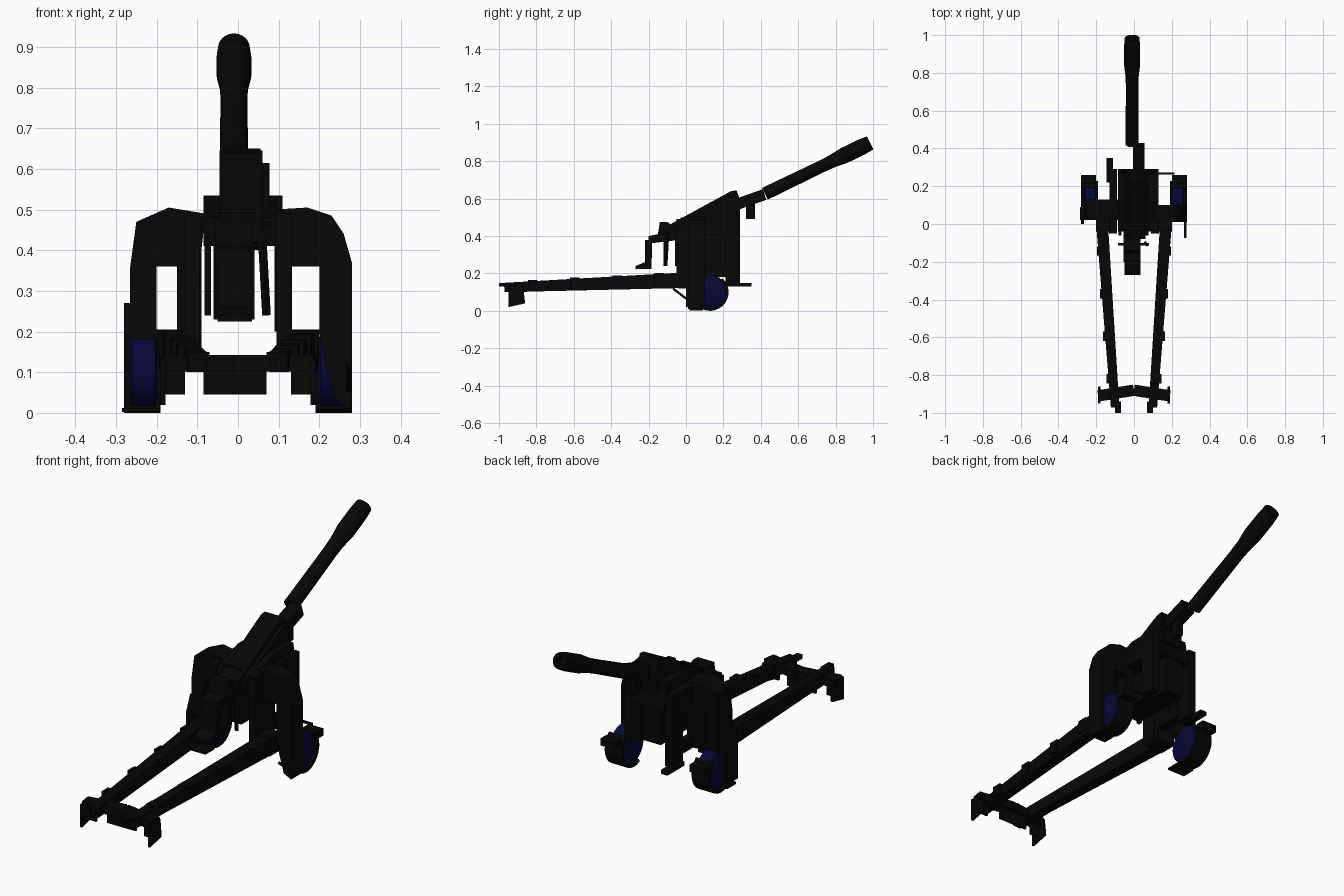
import bpy, bmesh, math
from mathutils import Vector, Matrix

if "Cube" in bpy.data.objects:
    bpy.data.objects.remove(bpy.data.objects["Cube"])


def material(name, rgb):
    m = bpy.data.materials.new(name)
    m.use_nodes = True
    m.diffuse_color = (*rgb, 1)
    bsdf = m.node_tree.nodes["Principled BSDF"]
    bsdf.inputs["Base Color"].default_value = (*rgb, 1)
    bsdf.inputs["Roughness"].default_value = 0.8
    return m


BLACK = material("near black paint", (0.002, 0.002, 0.002))
BLUE = material("dark navy wheel", (0.002, 0.002, 0.04))


def finish(name, bm, mat=BLACK, smooth=False):
    bmesh.ops.recalc_face_normals(bm, faces=bm.faces)
    mesh = bpy.data.meshes.new(name)
    bm.to_mesh(mesh)
    bm.free()
    mesh.materials.append(mat)
    ob = bpy.data.objects.new(name, mesh)
    bpy.context.collection.objects.link(ob)
    if smooth:
        bpy.ops.object.select_all(action="DESELECT")
        ob.select_set(True)
        bpy.context.view_layer.objects.active = ob
        bpy.ops.object.shade_smooth_by_angle(angle=math.radians(35))
    return ob


def prism(name, pts, axis, lo, hi):
    """Extrude a 2D outline along x (points are y, z) or y (points are x, z)."""
    bm = bmesh.new()
    at = (lambda p, d: (d, *p)) if axis == "x" else (lambda p, d: (p[0], d, p[1]))
    face = bm.faces.new([bm.verts.new(at(p, lo)) for p in pts])
    new = bmesh.ops.extrude_face_region(bm, geom=[face])["geom"]
    shift = Vector((hi - lo, 0, 0) if axis == "x" else (0, hi - lo, 0))
    bmesh.ops.translate(bm, vec=shift, verts=[v for v in new if isinstance(v, bmesh.types.BMVert)])
    return finish(name, bm)


def box(name, x, y, z):
    x, y, z = sorted(x), sorted(y), sorted(z)
    return prism(name, [(y[0], z[0]), (y[1], z[0]), (y[1], z[1]), (y[0], z[1])], "x", *x)


def beam(name, a, b, size_a, size_b=None):
    """Tapered beam between two points; sizes are width and height."""
    a, b = Vector(a), Vector(b)
    side = (b - a).cross(Vector((0, 0, 1))).normalized()
    up = side.cross(b - a).normalized()
    bm = bmesh.new()
    for c, (w, h) in ((a, size_a), (b, size_b or size_a)):
        for i, j in ((-1, -1), (1, -1), (1, 1), (-1, 1)):
            bm.verts.new(c + side * w / 2 * i + up * h / 2 * j)
    bmesh.ops.convex_hull(bm, input=bm.verts)
    return finish(name, bm)


def lathe(name, profile, origin, direction, mat=BLACK, sides=24):
    """Spin (distance, radius) pairs around a line."""
    bm = bmesh.new()
    rings = []
    for d, r in profile:
        ring = [bm.verts.new((r * math.cos(t), r * math.sin(t), d))
                for t in (math.tau * k / sides for k in range(sides))]
        rings.append(ring)
    for r0, r1 in zip(rings, rings[1:]):
        for k in range(sides):
            n = (k + 1) % sides
            bm.faces.new((r0[k], r0[n], r1[n], r1[k]))
    bm.faces.new(rings[0])
    bm.faces.new(rings[-1])
    rot = Vector(direction).to_track_quat("Z", "Y").to_matrix().to_4x4()
    bm.transform(Matrix.Translation(origin) @ rot)
    return finish(name, bm, mat, True)


def arc(cy, cz, radius, start, stop, steps=12):
    angles = [math.radians(start + (stop - start) * k / steps) for k in range(steps + 1)]
    return [(cy + radius * math.cos(a), cz + radius * math.sin(a)) for a in angles]


# Barrel with flared muzzle brake and a short bore
aim = (0, 0.9, 0.435)
lathe("barrel", [(0, 0.035), (0.34, 0.033), (0.40, 0.035), (0.47, 0.043), (0.57, 0.043),
                 (0.625, 0.039), (0.625, 0.028), (0.58, 0.026)], (-0.01, 0.422, 0.626), aim)

# Recoil sleeve beneath the barrel root
beam("recoil_sleeve", (0.025, 0.20, 0.545), (0.025, 0.42, 0.622), (0.06, 0.06))
box("sleeve_bracket", (0.015, 0.04), (0.32, 0.37), (0.49, 0.58))

# Cradle and central body
prism("cradle", [(-0.08, 0.43), (-0.08, 0.465), (0.02, 0.52), (0.24, 0.64), (0.27, 0.645),
                 (0.29, 0.59), (0.29, 0.48), (0, 0.4)], "x", -0.045, 0.06)
prism("cradle_cheek", [(-0.06, 0.42), (-0.06, 0.46), (0.02, 0.5), (0.24, 0.615), (0.28, 0.61),
                       (0.29, 0.48)], "x", 0.06, 0.078)
box("central_body", (-0.06, 0.04), (-0.03, 0.28), (0.23, 0.5))
prism("cradle_shoulder", [(-0.04, 0.41), (-0.04, 0.48), (0.12, 0.535), (0.27, 0.535),
                          (0.29, 0.41)], "x", -0.085, 0.11)

# Breech and hanging loading frame
prism("breech", [(-0.2, 0.36), (-0.2, 0.4), (-0.15, 0.41), (-0.14, 0.475), (-0.1, 0.475),
                 (-0.03, 0.43), (-0.03, 0.38)], "x", -0.055, 0.035)
prism("loading_tray", [(-0.27, 0.225), (-0.27, 0.24), (-0.22, 0.26), (-0.22, 0.38),
                       (-0.18, 0.38), (-0.185, 0.225)], "x", -0.05, 0.035)
box("breech_hanger", (-0.055, 0.035), (-0.12, -0.1), (0.24, 0.39))
beam("left_lever", (0.06, -0.1, 0.42), (0.07, -0.11, 0.24), (0.015, 0.015))
box("right_lever", (-0.082, -0.067), (-0.06, -0.04), (0.24, 0.43))
box("lever_pin", (-0.085, 0.08), (-0.115, -0.1), (0.42, 0.432))

# Arched wheel supports, one longer than the other
prism("left_arch", [(0.09, 0.5), (0.17, 0.505), (0.23, 0.485), (0.26, 0.44), (0.28, 0.37),
                    (0.28, 0.01), (0.24, 0.03), (0.215, 0.12), (0.2, 0.2), (0.2, 0.36),
                    (0.13, 0.36), (0.13, 0.2), (0.1, 0.2), (0.09, 0.4)], "y", 0.01, 0.1)
prism("right_arch", [(-0.08, 0.49), (-0.17, 0.505), (-0.25, 0.47), (-0.265, 0.36),
                     (-0.265, 0.18), (-0.2, 0.18), (-0.2, 0.36), (-0.15, 0.36),
                     (-0.15, 0.18), (-0.1, 0.18), (-0.09, 0.4)], "y", 0.02, 0.13)
prism("right_wheel_guard", [(0.0, 0.02), (0.0, 0.2), (0.03, 0.27), (0.09, 0.27), (0.09, 0.02)],
      "x", -0.28, -0.266)
box("right_step", (-0.285, -0.19), (0.02, 0.09), (0.002, 0.012))
beam("left_guard_rod", (0.272, 0.06, 0.02), (0.272, -0.07, 0.12), (0.012, 0.012))

for s, side in ((1, "left"), (-1, "right")):
    # Navy wheel wrapped on its far side by a dark tyre band
    lathe(side + "_wheel", [(-0.034, 0.082), (-0.028, 0.092), (0.028, 0.092), (0.034, 0.082)],
          (s * 0.232, 0.128, 0.1), (s, 0, 0), BLUE, 32)
    prism(side + "_tyre_band", arc(0.128, 0.1, 0.1, -115, 48) + arc(0.128, 0.1, 0.084, 48, -115),
          "x", s * 0.19, s * 0.28)
    box(side + "_band_lug", (s * 0.2, s * 0.28), (0.215, 0.26), (0.13, 0.165))

    # Inner pillars
    box(side + "_rear_pillar", (s * 0.095, s * 0.133), (-0.05, 0.03), (0.13, 0.48))
    box(side + "_front_pillar", (s * 0.09, s * 0.13), (0.21, 0.29), (0.17 + 0.03 * s, 0.49))
    box(side + "_pillar_tie", (s * 0.09, s * 0.13), (-0.05, 0.29), (0.4, 0.49))
    box(side + "_lower_tie", (s * 0.1, s * 0.13), (0.02, 0.22), (0.18, 0.24))
    box(side + "_trail_mount", (s * 0.1, s * 0.2), (-0.04, 0.05), (0.12, 0.205))

    # Trail with low clamps along the top
    start, end = Vector((s * 0.167, -0.03, 0.163)), Vector((s * 0.1, -0.97, 0.125))
    beam(side + "_trail", start, end, (0.062, 0.082), (0.045, 0.05))
    for k, t in enumerate((0.12, 0.36, 0.6, 0.84)):
        p = start.lerp(end, t)
        box(f"{side}_trail_clamp_{k}", (p.x - 0.02, p.x + s * 0.036), (p.y - 0.025, p.y + 0.025),
            (p.z - 0.02, p.z + 0.046 - 0.014 * t))
    box(side + "_trail_tip", (s * 0.07, s * 0.1), (-1.0, -0.94), (0.13, 0.15))

    # Spade half: cross bar with thin digging plates
    beam(side + "_spade_bar", (0, -0.88, 0.122), (s * 0.19, -0.91, 0.122), (0.06, 0.04))
    prism(side + "_spade_fin", [(-0.95, 0.02), (-0.95, 0.13), (-0.87, 0.13), (-0.86, 0.04)],
          "x", s * 0.178, s * 0.19)
    box(side + "_spade_plate", (s * 0.13, s * 0.19), (-0.91, -0.898), (0.045, 0.12))

# Centre spade plate, front foot and rail
box("centre_spade_plate", (-0.085, 0.07), (-0.89, -0.878), (0.045, 0.12))
box("front_foot", (-0.145, -0.11), (0.22, 0.35), (0.13, 0.15))
box("left_hand_rail", (0.12, 0.215), (0.262, 0.272), (0.16, 0.17))
